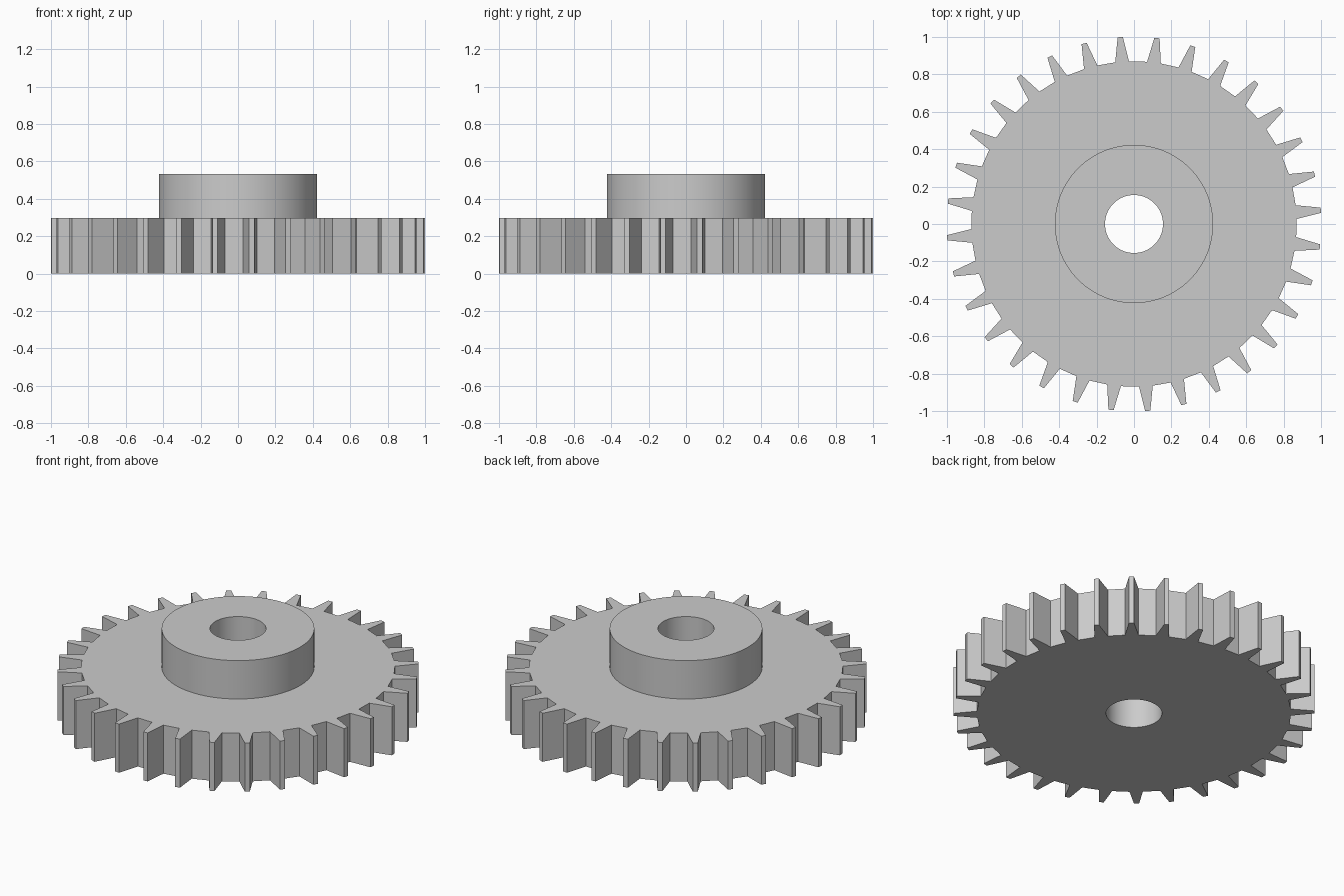
import bpy, bmesh
from math import cos, sin, radians, tau

if "Cube" in bpy.data.objects:
    bpy.data.objects.remove(bpy.data.objects["Cube"], do_unlink=True)

TEETH = 32
PHASE = radians(4.2)
PITCH = tau / TEETH
TIP_R, ROOT_R = 1.0017, 0.87
TIP_HALF, ROOT_HALF = radians(0.8), radians(2.43)
BORE_R, HUB_R = 0.155, 0.423
WHEEL_TOP, HUB_TOP = 0.297, 0.532


def polar(r, a, z):
    return (r * cos(a), r * sin(a), z)


def circle(r, z):
    """Round loop with four points per tooth."""
    return [polar(r, PHASE + (i - 1.5) * PITCH / 4, z) for i in range(4 * TEETH)]


def teeth(z):
    """Toothed loop: root, tip, tip, root for every tooth."""
    corners = [(ROOT_R, -ROOT_HALF), (TIP_R, -TIP_HALF),
               (TIP_R, TIP_HALF), (ROOT_R, ROOT_HALF)]
    return [polar(r, PHASE + t * PITCH + a, z)
            for t in range(TEETH) for r, a in corners]


# Closed section: underside, teeth, wheel top, hub wall, hub top, bore
section = [circle(BORE_R, 0), teeth(0), teeth(WHEEL_TOP),
           circle(HUB_R, WHEEL_TOP), circle(HUB_R, HUB_TOP), circle(BORE_R, HUB_TOP)]

bm = bmesh.new()
loops = [[bm.verts.new(p) for p in loop] for loop in section]
for k, low in enumerate(loops):
    high = loops[(k + 1) % len(loops)]
    for i in range(len(low)):
        j = (i + 1) % len(low)
        bm.faces.new((low[i], low[j], high[j], high[i]))
bmesh.ops.recalc_face_normals(bm, faces=bm.faces)
mesh = bpy.data.meshes.new("gear_wheel_with_hub")
bm.to_mesh(mesh)
bm.free()
gear = bpy.data.objects.new("gear_wheel_with_hub", mesh)
bpy.context.collection.objects.link(gear)

# Plain grey material
grey = bpy.data.materials.new("light_grey")
grey.use_nodes = True
colour = (0.6, 0.6, 0.6, 1)
grey.diffuse_color = colour
grey.node_tree.nodes["Principled BSDF"].inputs["Base Color"].default_value = colour
mesh.materials.append(grey)

# Round walls smooth, all corners sharp
bpy.ops.object.select_all(action="DESELECT")
gear.select_set(True)
bpy.context.view_layer.objects.active = gear
bpy.ops.object.shade_smooth_by_angle(angle=radians(30))
